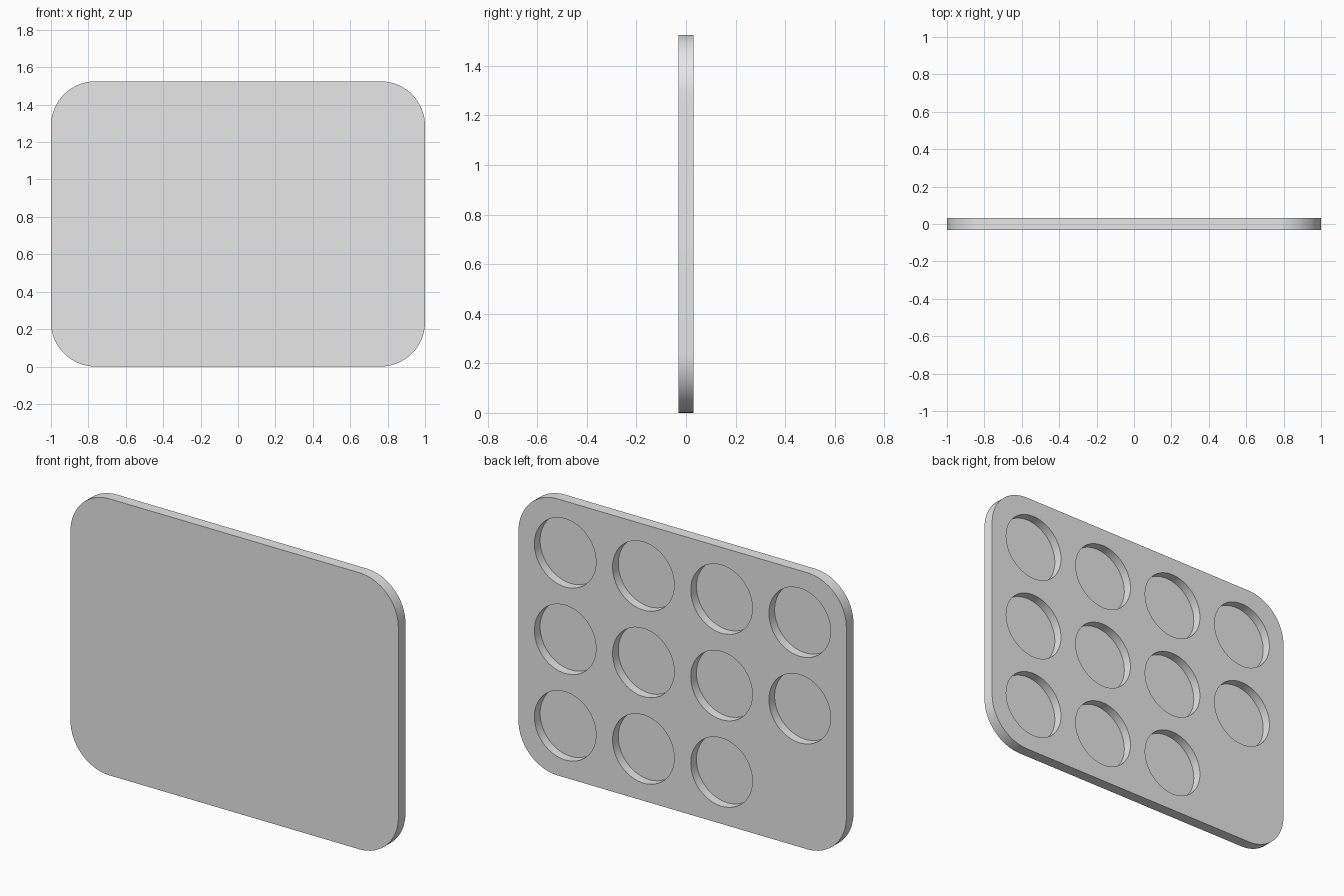
import bpy
import bmesh
import math

if "Cube" in bpy.data.objects:
    bpy.data.objects.remove(bpy.data.objects["Cube"])

WIDTH, HEIGHT, THICK = 2.0, 1.525, 0.062
CORNER = 0.238
PITCH, POCKET_R, DEPTH = 0.477, 0.188, 0.05

grey = bpy.data.materials.new("light grey")
grey.diffuse_color = (0.8, 0.8, 0.8, 1)
grey.use_nodes = True
grey.node_tree.nodes["Principled BSDF"].inputs["Base Color"].default_value = grey.diffuse_color


def make_object(name, bm):
    bmesh.ops.recalc_face_normals(bm, faces=bm.faces)
    mesh = bpy.data.meshes.new(name)
    bm.to_mesh(mesh)
    bm.free()
    mesh.materials.append(grey)
    obj = bpy.data.objects.new(name, mesh)
    bpy.context.collection.objects.link(obj)
    return obj


def add_prism(bm, outline, y0, y1):
    """Extrude an x-z outline from y0 to y1."""
    face = bm.faces.new([bm.verts.new((x, y0, z)) for x, z in outline])
    out = bmesh.ops.extrude_face_region(bm, geom=[face])
    verts = [v for v in out["geom"] if isinstance(v, bmesh.types.BMVert)]
    bmesh.ops.translate(bm, verts=verts, vec=(0, y1 - y0, 0))


def arc(cx, cz, r, start, sweep, steps):
    return [(cx + r * math.cos(start + sweep * i / steps),
             cz + r * math.sin(start + sweep * i / steps)) for i in range(steps + 1)]


# Tray: upright slab with rounded corners
outline = []
for i, (sx, sz) in enumerate([(1, 1), (-1, 1), (-1, -1), (1, -1)]):
    outline += arc(sx * (WIDTH / 2 - CORNER), HEIGHT / 2 + sz * (HEIGHT / 2 - CORNER),
                   CORNER, i * math.pi / 2, math.pi / 2, 16)
bm = bmesh.new()
add_prism(bm, outline, -THICK / 2, THICK / 2)
tray = make_object("tray", bm)

# Round pockets in the back: a 4 x 3 grid without one bottom corner
bm = bmesh.new()
for col in range(4):
    for row in range(3):
        if (col, row) == (0, 0):
            continue
        circle = arc((col - 1.5) * PITCH, HEIGHT / 2 + (row - 1) * PITCH,
                     POCKET_R, 0, 2 * math.pi, 64)[:-1]
        add_prism(bm, circle, THICK / 2 - DEPTH, THICK / 2 + 0.05)
cutter = make_object("pocket_cutter", bm)
cutter.hide_render = True
cutter.hide_set(True)

cut = tray.modifiers.new("pockets", "BOOLEAN")
cut.operation = "DIFFERENCE"
cut.solver = "EXACT"
cut.object = cutter

# Apply the cut, then smooth the round walls and keep the rims sharp
bpy.ops.object.select_all(action="DESELECT")
tray.select_set(True)
bpy.context.view_layer.objects.active = tray
bpy.ops.object.modifier_apply(modifier=cut.name)
bpy.data.objects.remove(cutter)
bpy.ops.object.shade_smooth_by_angle(angle=math.radians(30))
